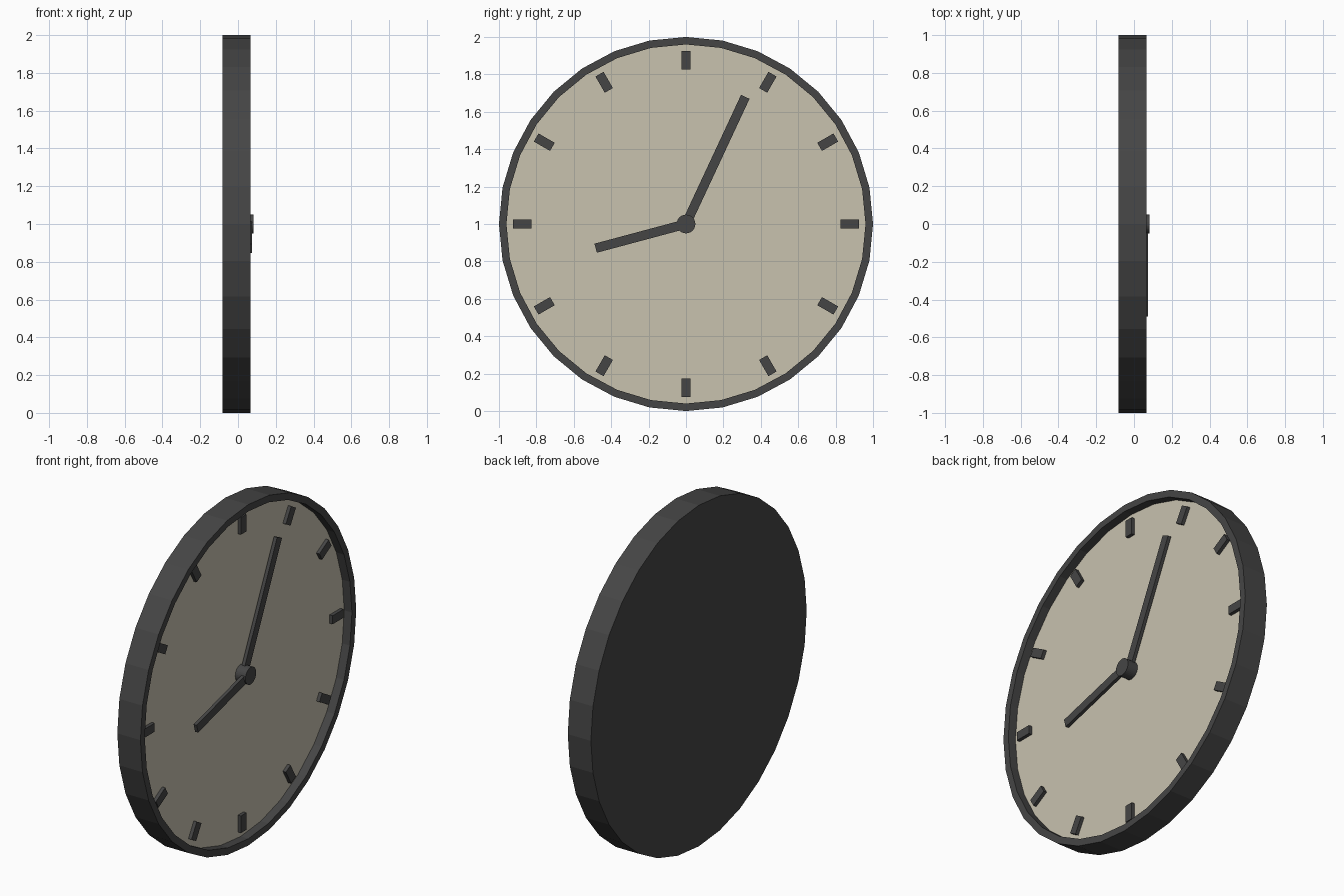
import bpy, bmesh, math
from mathutils import Matrix

if "Cube" in bpy.data.objects:
    bpy.data.objects.remove(bpy.data.objects["Cube"])

SIDES = 32
CZ = 1.0            # height of the clock centre
BACK, RIM, FACE, TOP = -0.083, 0.067, 0.017, 0.083


def material(name, rgb):
    m = bpy.data.materials.new(name)
    m.diffuse_color = (*rgb, 1)
    m.use_nodes = True
    m.node_tree.nodes["Principled BSDF"].inputs["Base Color"].default_value = m.diffuse_color
    return m


dark = material("dark_grey", (0.06, 0.06, 0.06))
cream = material("cream", (0.58, 0.54, 0.43))


def finish(name, bm, mat):
    bmesh.ops.recalc_face_normals(bm, faces=bm.faces)
    me = bpy.data.meshes.new(name)
    bm.to_mesh(me)
    bm.free()
    me.materials.append(mat)
    ob = bpy.data.objects.new(name, me)
    ob.location.z = CZ
    bpy.context.collection.objects.link(ob)
    return ob


def turned(name, profile, mat, sides=SIDES):
    """Turn a list of (x, radius) around the x axis and cap both ends."""
    bm = bmesh.new()
    rings = []
    for x, r in profile:
        rings.append([bm.verts.new((x, r * math.sin(a), r * math.cos(a)))
                      for a in (2 * math.pi * i / sides for i in range(sides))])
    for lo, hi in zip(rings, rings[1:]):
        for i in range(sides):
            j = (i + 1) % sides
            bm.faces.new((lo[i], lo[j], hi[j], hi[i]))
    bm.faces.new(rings[0])
    bm.faces.new(rings[-1])
    return finish(name, bm, mat)


def bar(name, angle, r0, r1, x0, x1, width=0.05):
    """Box pointing outward at a clockwise angle (degrees) from twelve."""
    bm = bmesh.new()
    m = (Matrix.Translation(((x0 + x1) / 2, 0, (r0 + r1) / 2))
         @ Matrix.Diagonal((x1 - x0, width, r1 - r0, 1)))
    bmesh.ops.create_cube(bm, size=1, matrix=m)
    ob = finish(name, bm, dark)
    ob.rotation_euler.x = -math.radians(angle)
    return ob


# Case with raised rim, and the dial set into it
turned("case", [(BACK, 1), (RIM, 1), (RIM, 0.96), (FACE - 0.01, 0.96)], dark)
turned("dial", [(FACE - 0.01, 0.96), (FACE, 0.96)], cream)

# Hour marks
for h in range(12):
    bar(f"hour_mark_{h + 1}", 30 * (h + 1), 0.825, 0.925, FACE, FACE + 0.02)

# Hands and centre hub
bar("minute_hand", 25, 0, 0.75, 0.028, 0.048)
bar("hour_hand", 255, 0, 0.5, 0.055, 0.075)
turned("hub", [(FACE, 0.05), (TOP, 0.05)], dark)
